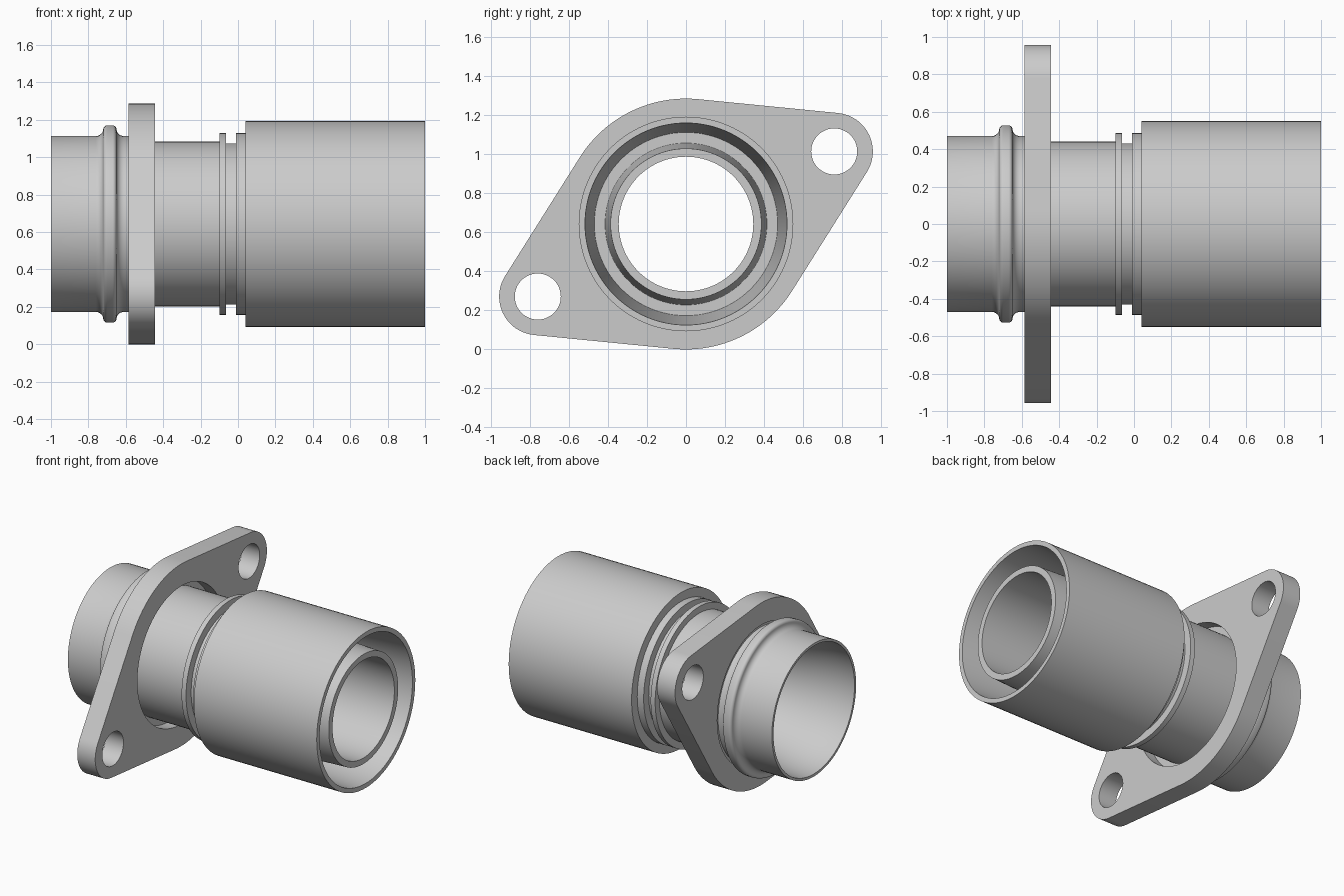
import bpy, bmesh, math

if "Cube" in bpy.data.objects:
    bpy.data.objects.remove(bpy.data.objects["Cube"])

CZ = 0.643      # height of the common axis
SEG = 96

steel = bpy.data.materials.new("light_grey_metal")
steel.diffuse_color = (0.6, 0.6, 0.6, 1)
steel.use_nodes = True
steel.node_tree.nodes["Principled BSDF"].inputs["Base Color"].default_value = steel.diffuse_color


def finish(name, bm, angle=30):
    bmesh.ops.recalc_face_normals(bm, faces=bm.faces)
    me = bpy.data.meshes.new(name)
    bm.to_mesh(me)
    bm.free()
    me.materials.append(steel)
    me.shade_smooth()
    me.set_sharp_from_angle(angle=math.radians(angle))
    ob = bpy.data.objects.new(name, me)
    bpy.context.collection.objects.link(ob)
    ob.location.z = CZ
    return ob


def arc(cx, cr, rad, a0, a1, n=6):
    """Arc points (x, radius) from angle a0 to a1 in degrees."""
    return [(cx + rad * math.cos(math.radians(a0 + (a1 - a0) * i / n)),
             cr + rad * math.sin(math.radians(a0 + (a1 - a0) * i / n))) for i in range(n + 1)]


def lathe(name, profile):
    """Revolve a closed (x, radius) profile around the x axis."""
    bm = bmesh.new()
    rings = []
    for x, r in profile:
        rings.append([bm.verts.new((x, r * math.cos(2 * math.pi * k / SEG),
                                    r * math.sin(2 * math.pi * k / SEG))) for k in range(SEG)])
    for a, b in zip(rings, rings[1:] + rings[:1]):
        for k in range(SEG):
            j = (k + 1) % SEG
            bm.faces.new((a[k], a[j], b[j], b[k]))
    return finish(name, bm)


# Pipe: spigot with rolled bead, neck, grooved collar, double-walled socket
profile = [(-1.0, 0.47)]
profile += arc(-0.76, 0.51, 0.04, -90, 0)         # flare into bead
profile += arc(-0.70, 0.507, 0.02, 180, 90)       # bead crown
profile += arc(-0.67, 0.507, 0.02, 90, 0)
profile += arc(-0.61, 0.51, 0.04, 180, 270)
profile += [(-0.58, 0.47), (-0.58, 0.487), (-0.53, 0.487), (-0.53, 0.44),
            (-0.10, 0.44), (-0.10, 0.487), (-0.065, 0.487), (-0.065, 0.43),
            (-0.01, 0.43), (-0.01, 0.487), (0.04, 0.487), (0.04, 0.55),
            (1.0, 0.55), (1.0, 0.518),
            (0.25, 0.47), (0.25, 0.415),           # tapered annular pocket
            (0.98, 0.387), (0.98, 0.345)]
# Bore, widening smoothly toward the spigot mouth
for i in range(13):
    t = i / 12
    profile.append((-0.35 - 0.65 * t, 0.345 + 0.107 * (3 * t * t - 2 * t ** 3)))
lathe("pipe_body", profile)

# Flange: rounded plate with two ears, one centre hole and two bolt holes
X0, X1 = -0.585, -0.445
EAR, EAR_R, BIG_R = (0.76, 0.372), 0.198, 0.643
base = math.atan2(EAR[1], EAR[0])
tang = math.acos((BIG_R - EAR_R) / math.hypot(*EAR))


def circle(cy, cz, r, a0=0.0, a1=2 * math.pi, n=48, end=False):
    return [(cy + r * math.cos(a0 + (a1 - a0) * i / n),
             cz + r * math.sin(a0 + (a1 - a0) * i / n)) for i in range(n + end)]


half = circle(*EAR, EAR_R, base - tang, base + tang, 24, True)
half += circle(0, 0, BIG_R, base + tang, base + math.pi - tang, 24, True)
outline = half + [(-y, -z) for y, z in half]
loops = [outline, circle(0, 0, 0.487, n=SEG),
         circle(*EAR, 0.118), circle(-EAR[0], -EAR[1], 0.118)]

bm = bmesh.new()
edges = []
for pts in loops:
    vs = [bm.verts.new((X0, y, z)) for y, z in pts]
    edges += [bm.edges.new((vs[i], vs[(i + 1) % len(vs)])) for i in range(len(vs))]
bmesh.ops.triangle_fill(bm, edges=edges, use_beauty=True, normal=(1, 0, 0))
ext = bmesh.ops.extrude_face_region(bm, geom=bm.faces[:], use_keep_orig=True)
bmesh.ops.translate(bm, vec=(X1 - X0, 0, 0),
                    verts=[g for g in ext["geom"] if isinstance(g, bmesh.types.BMVert)])
finish("mounting_flange", bm)
